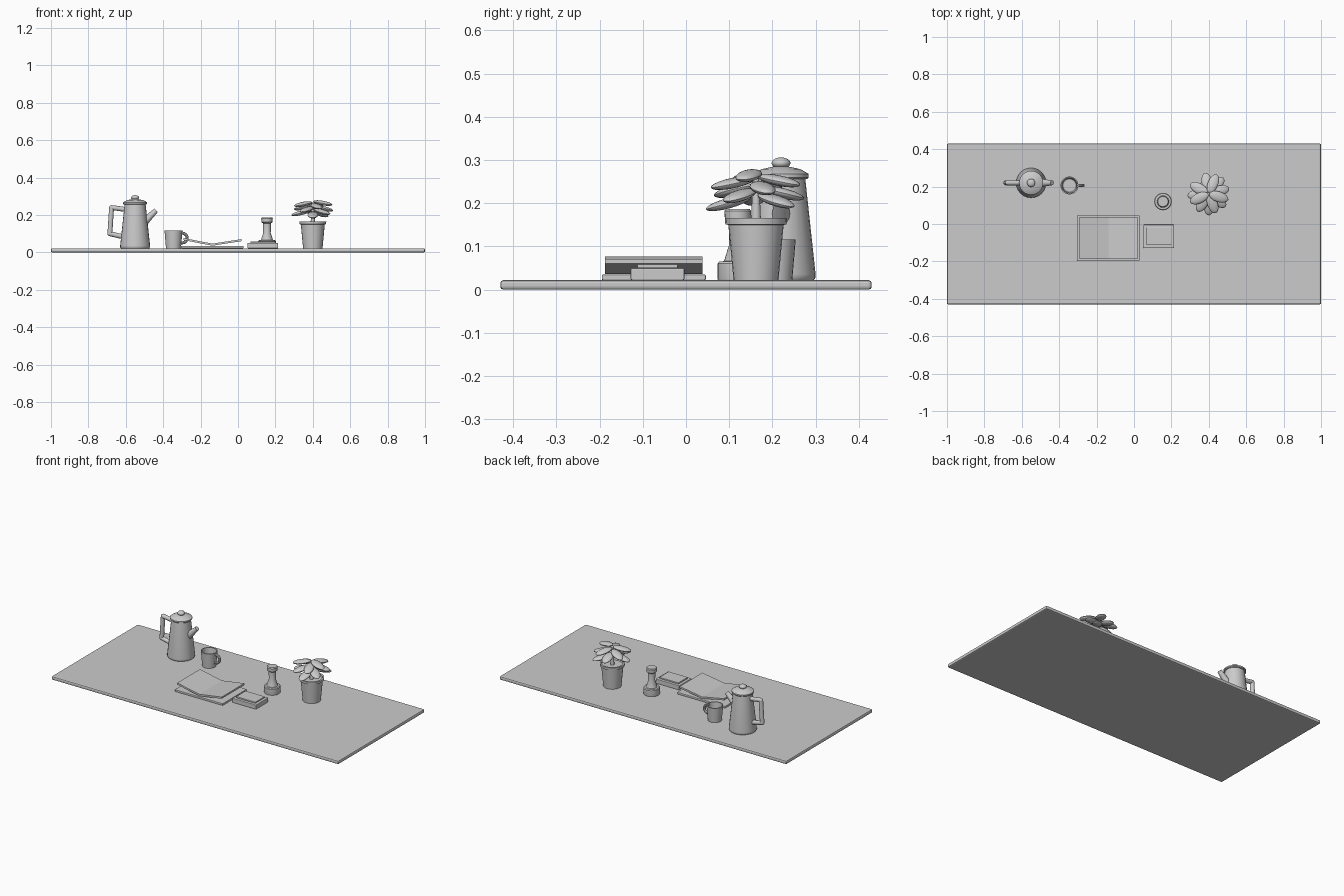
import bpy, bmesh
from math import sin, cos, pi, radians
from mathutils import Vector, Matrix

cube = bpy.data.objects.get("Cube")
if cube:
    bpy.data.objects.remove(cube, do_unlink=True)

grey = bpy.data.materials.new("plain grey")
grey.use_nodes = True
grey.diffuse_color = (0.6, 0.6, 0.6, 1)
grey.node_tree.nodes["Principled BSDF"].inputs["Base Color"].default_value = (0.6, 0.6, 0.6, 1)


def finish(name, bm, smooth=True):
    bmesh.ops.recalc_face_normals(bm, faces=bm.faces)
    mesh = bpy.data.meshes.new(name)
    bm.to_mesh(mesh)
    bm.free()
    mesh.materials.append(grey)
    obj = bpy.data.objects.new(name, mesh)
    bpy.context.collection.objects.link(obj)
    if smooth:
        bpy.ops.object.select_all(action='DESELECT')
        obj.select_set(True)
        bpy.context.view_layer.objects.active = obj
        bpy.ops.object.shade_smooth_by_angle(angle=radians(35))
    return obj


def box(name, low, high, bevel=0.0):
    low, high = Vector(low), Vector(high)
    bm = bmesh.new()
    bmesh.ops.create_cube(bm, size=1, matrix=Matrix.Translation((low + high) / 2)
                          @ Matrix.Diagonal((*(high - low), 1)))
    obj = finish(name, bm, False)
    if bevel:
        mod = obj.modifiers.new("soft edges", 'BEVEL')
        mod.width, mod.segments = bevel, 2
    return obj


def lathe(name, x, y, profile, sides=24):
    """Spin (radius, z) points round a vertical axis; open ends are capped."""
    bm = bmesh.new()
    rings = [[bm.verts.new((x + r * cos(2 * pi * i / sides), y + r * sin(2 * pi * i / sides), z))
              for i in range(sides)] for r, z in profile]
    for a, b in zip(rings, rings[1:]):
        for i in range(sides):
            j = (i + 1) % sides
            bm.faces.new((a[i], a[j], b[j], b[i]))
    bm.faces.new(rings[0])
    bm.faces.new(rings[-1])
    return finish(name, bm)


def rod(name, start, end, r1, r2, sides=12):
    start, end = Vector(start), Vector(end)
    way = end - start
    bm = bmesh.new()
    bmesh.ops.create_cone(bm, cap_ends=True, segments=sides, radius1=r1, radius2=r2, depth=way.length,
                          matrix=Matrix.Translation((start + end) / 2)
                          @ way.to_track_quat('Z', 'Y').to_matrix().to_4x4())
    return finish(name, bm)


def ellipsoid(name, matrix, size):
    bm = bmesh.new()
    bmesh.ops.create_uvsphere(bm, u_segments=16, v_segments=10, radius=1,
                              matrix=matrix @ Matrix.Diagonal((*size, 1)))
    return finish(name, bm)


# Tabletop
TOP = 0.022
box("tabletop", (-1, -0.43, 0), (1, 0.43, TOP), 0.007)

# Coffee pot: body, lid, knob, handle and spout
px, py = -0.55, 0.22
lathe("pot_body", px, py, [(0.076, TOP), (0.08, 0.028), (0.08, 0.036), (0.056, 0.258)])
lathe("pot_lid", px, py, [(0.06, 0.256), (0.064, 0.26), (0.064, 0.268), (0.045, 0.279), (0.012, 0.286)])
ellipsoid("pot_knob", Matrix.Translation((px, py, 0.293)), (0.022, 0.022, 0.013))
path = [(-0.605, py, 0.23), (-0.676, py, 0.24), (-0.685, py, 0.1), (-0.62, py, 0.085)]
for i, (a, b) in enumerate(zip(path, path[1:])):
    rod(f"pot_handle_{i + 1}", a, b, 0.013, 0.013)
for i, p in enumerate(path[1:3]):
    ellipsoid(f"pot_handle_joint_{i + 1}", Matrix.Translation(p), (0.013, 0.013, 0.013))
rod("pot_spout", (-0.505, py, 0.16), (-0.438, py, 0.225), 0.023, 0.013)

# Hollow cup with a ring handle
cx, cy = -0.345, 0.206
lathe("cup", cx, cy, [(0.04, TOP), (0.048, 0.116), (0.042, 0.116), (0.035, 0.03)])
bpy.ops.mesh.primitive_torus_add(location=(-0.298, cy, 0.077), rotation=(pi / 2, 0, 0),
                                 major_radius=0.026, minor_radius=0.008,
                                 major_segments=20, minor_segments=8)
ring = bpy.context.object
ring.name = "cup_handle"
ring.data.materials.append(grey)
bpy.ops.object.shade_smooth_by_angle(angle=radians(35))
bm = bmesh.new()
bm.from_mesh(ring.data)
inner = [v for v in bm.verts if v.co.x < -0.011]
bmesh.ops.delete(bm, geom=inner, context='VERTS')
bm.to_mesh(ring.data)
bm.free()

# Open book: cover and two tilted page blocks
box("book_cover", (-0.305, -0.195, TOP), (0.03, 0.046, 0.035), 0.003)
for name, x, z in (("left_pages", -0.292, 0.066), ("right_pages", 0.018, 0.06)):
    bm = bmesh.new()
    section = [(-0.137, 0.036), (x, z), (x, z + 0.011), (-0.137, 0.047)]
    front = bm.faces.new([bm.verts.new((a, -0.188, b)) for a, b in section])
    side = bmesh.ops.extrude_face_region(bm, geom=[front])["geom"]
    bmesh.ops.translate(bm, vec=(0, 0.226, 0), verts=[g for g in side if isinstance(g, bmesh.types.BMVert)])
    finish(name, bm, False)

# Ink pad: tray and raised pad
box("ink_tray", (0.05, -0.128, TOP), (0.215, -0.004, 0.05), 0.003)
box("ink_pad", (0.066, -0.113, 0.05), (0.2, -0.019, 0.059), 0.002)

# Hand stamp
lathe("stamp", 0.155, 0.12, [(0.046, TOP), (0.047, 0.026), (0.047, 0.06), (0.043, 0.065),
                             (0.032, 0.066), (0.02, 0.105), (0.021, 0.155), (0.03, 0.162),
                             (0.031, 0.182), (0.027, 0.187)])

# Plant pot, soil, stem and spiral of leaves
fx, fy = 0.4, 0.162
lathe("plant_pot", fx, fy, [(0.052, TOP), (0.064, 0.15), (0.071, 0.151), (0.072, 0.166),
                            (0.062, 0.166), (0.06, 0.155)])
rod("plant_stem", (fx, fy, 0.15), (fx, fy, 0.26), 0.012, 0.007)
COUNT = 12
for i in range(COUNT):
    t = i / (COUNT - 1)
    place = (Matrix.Translation((fx, fy, 0.2 + 0.064 * t))
             @ Matrix.Rotation(-pi / 2 + i * radians(137.5), 4, 'Z')
             @ Matrix.Translation((0.064 - 0.008 * t, 0, 0))
             @ Matrix.Rotation(radians(15 - 5 * t), 4, 'Y'))
    ellipsoid(f"leaf_{i + 1}", place, (0.054, 0.028, 0.012))
